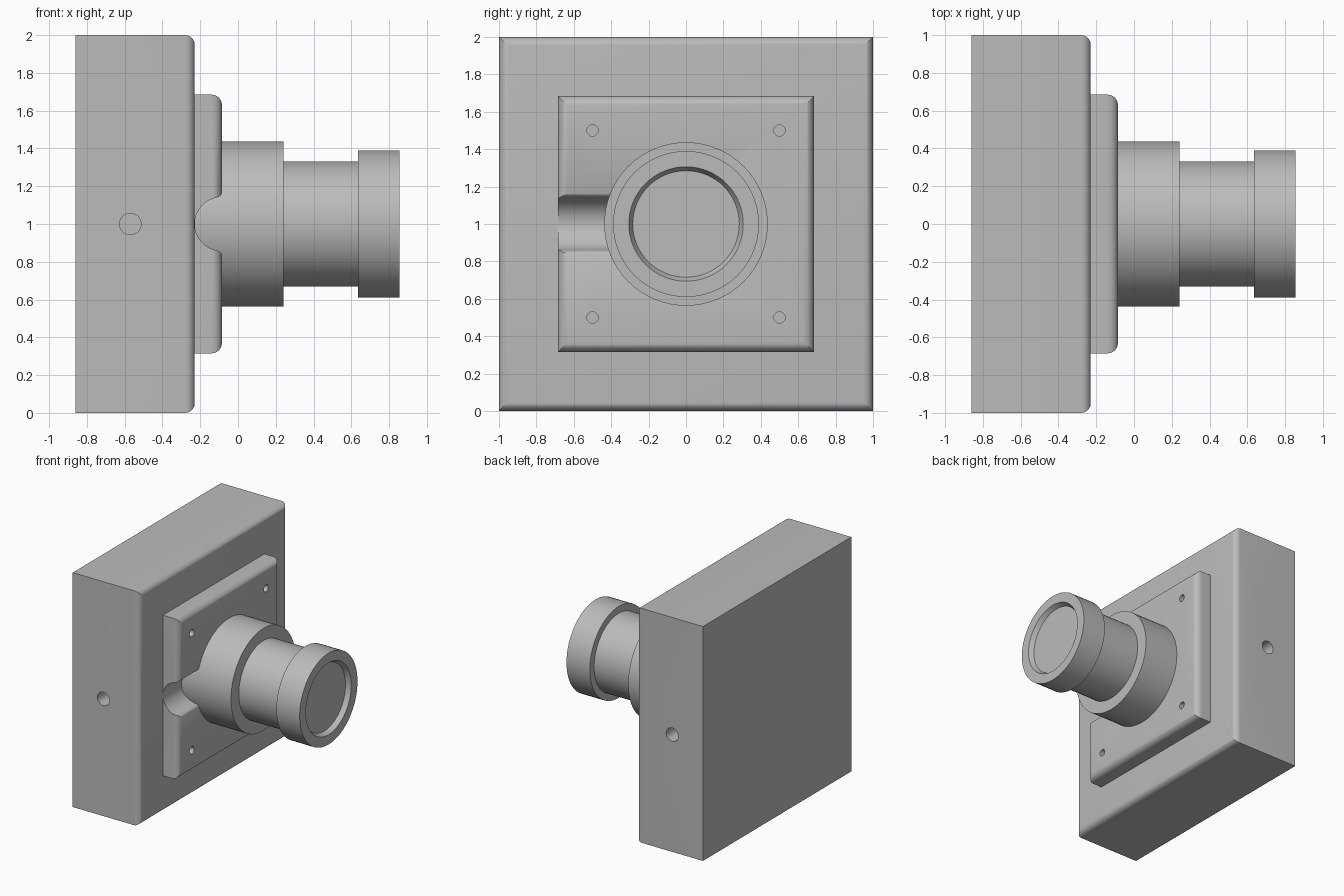
import bpy, bmesh, math
from mathutils import Matrix, Vector

cube = bpy.data.objects.get("Cube")
if cube:
    bpy.data.objects.remove(cube, do_unlink=True)

grey = bpy.data.materials.new("light grey")
grey.use_nodes = True
colour = (0.5, 0.5, 0.5, 1)
grey.diffuse_color = colour
grey.node_tree.nodes["Principled BSDF"].inputs["Base Color"].default_value = colour
MID = 1.0  # height of the centre axis


def finish(bm, name):
    bmesh.ops.recalc_face_normals(bm, faces=bm.faces)
    mesh = bpy.data.meshes.new(name)
    bm.to_mesh(mesh)
    bm.free()
    mesh.materials.append(grey)
    obj = bpy.data.objects.new(name, mesh)
    bpy.context.collection.objects.link(obj)
    return obj


def activate(obj):
    bpy.ops.object.select_all(action='DESELECT')
    obj.select_set(True)
    bpy.context.view_layer.objects.active = obj


def smooth(obj):
    activate(obj)
    bpy.ops.object.shade_smooth_by_angle(angle=math.radians(30))


def slab(name, x0, x1, half, radius):
    """Square block with rounded edges around its +x face."""
    bm = bmesh.new()
    size = Matrix.Diagonal((x1 - x0, 2 * half, 2 * half, 1))
    bmesh.ops.create_cube(bm, size=1,
                          matrix=Matrix.Translation(((x0 + x1) / 2, 0, MID)) @ size)
    rim = [e for e in bm.edges if all(v.co.x > x1 - 0.001 for v in e.verts)]
    bmesh.ops.bevel(bm, geom=rim, offset=radius, segments=6, profile=0.5,
                    affect='EDGES')
    return finish(bm, name)


def rod(name, centre, axis, radius, length):
    bm = bmesh.new()
    turn = Vector((0, 0, 1)).rotation_difference(Vector(axis)).to_matrix().to_4x4()
    bmesh.ops.create_cone(bm, cap_ends=True, segments=24, radius1=radius,
                          radius2=radius, depth=length,
                          matrix=Matrix.Translation(centre) @ turn)
    return finish(bm, name)


def cut(obj, cutters):
    for cutter in cutters:
        mod = obj.modifiers.new("cut", 'BOOLEAN')
        mod.operation = 'DIFFERENCE'
        mod.solver = 'EXACT'
        mod.object = cutter
        activate(obj)
        bpy.ops.object.modifier_apply(modifier=mod.name)
        bpy.data.objects.remove(cutter, do_unlink=True)


def lathe(name, profile, steps):
    """Spin (x, radius) points around the x axis."""
    bm = bmesh.new()
    verts = [bm.verts.new((x, 0, MID + r)) for x, r in profile]
    edges = [bm.edges.new(pair) for pair in zip(verts, verts[1:])]
    bmesh.ops.spin(bm, geom=verts + edges, cent=(0, 0, MID), axis=(1, 0, 0),
                   angle=math.tau, steps=steps)
    bmesh.ops.remove_doubles(bm, verts=bm.verts, dist=0.0005)
    return finish(bm, name)


# Housing with a blind hole in each side
housing = slab("housing", -0.86, -0.23, 1.0, 0.05)
cut(housing, [rod("side_hole", (-0.57, side, MID), (0, 1, 0), 0.057, 0.4)
              for side in (-1, 1)])
smooth(housing)

# Mounting plate with screw holes
plate = slab("mounting_plate", -0.25, -0.085, 0.685, 0.055)
holes = [rod("screw_hole", (-0.085, y, MID + z), (1, 0, 0), 0.03, 0.2)
         for y in (-0.5, 0.5) for z in (-0.5, 0.5)]

# Cable channel: round bottom with flared lips
r, cx = 0.142, -0.087
upper = [(cx - r * math.cos(a), r * math.sin(a))
         for a in (math.radians(80 * i / 12) for i in range(13))]
upper += [(-0.1, 0.145), (-0.09, 0.153), (-0.084, 0.165), (0.05, 0.165)]
outline = [(x, -z) for x, z in reversed(upper[1:])] + upper
bm = bmesh.new()
face = bm.faces.new([bm.verts.new((x, -0.9, MID + z)) for x, z in outline])
ext = bmesh.ops.extrude_face_region(bm, geom=[face])
bmesh.ops.translate(bm, vec=(0, 0.6, 0),
                    verts=[g for g in ext["geom"] if isinstance(g, bmesh.types.BMVert)])
cut(plate, holes + [finish(bm, "channel_cutter")])
smooth(plate)

# Lens mount, barrel and front ring
smooth(lathe("lens_mount", [(-0.235, 0), (-0.235, 0.437), (0.24, 0.437), (0.24, 0)], 64))
smooth(lathe("lens_barrel", [(0.2, 0), (0.2, 0.332), (0.66, 0.332), (0.66, 0)], 64))
smooth(lathe("front_ring", [(0.635, 0.3), (0.635, 0.39), (0.855, 0.39),
                            (0.855, 0.306), (0.815, 0.285)], 64))

# Faceted lens glass recessed in the ring
lathe("lens_glass", [(0.75, 0), (0.75, 0.3), (0.815, 0.3), (0.815, 0)], 20)
